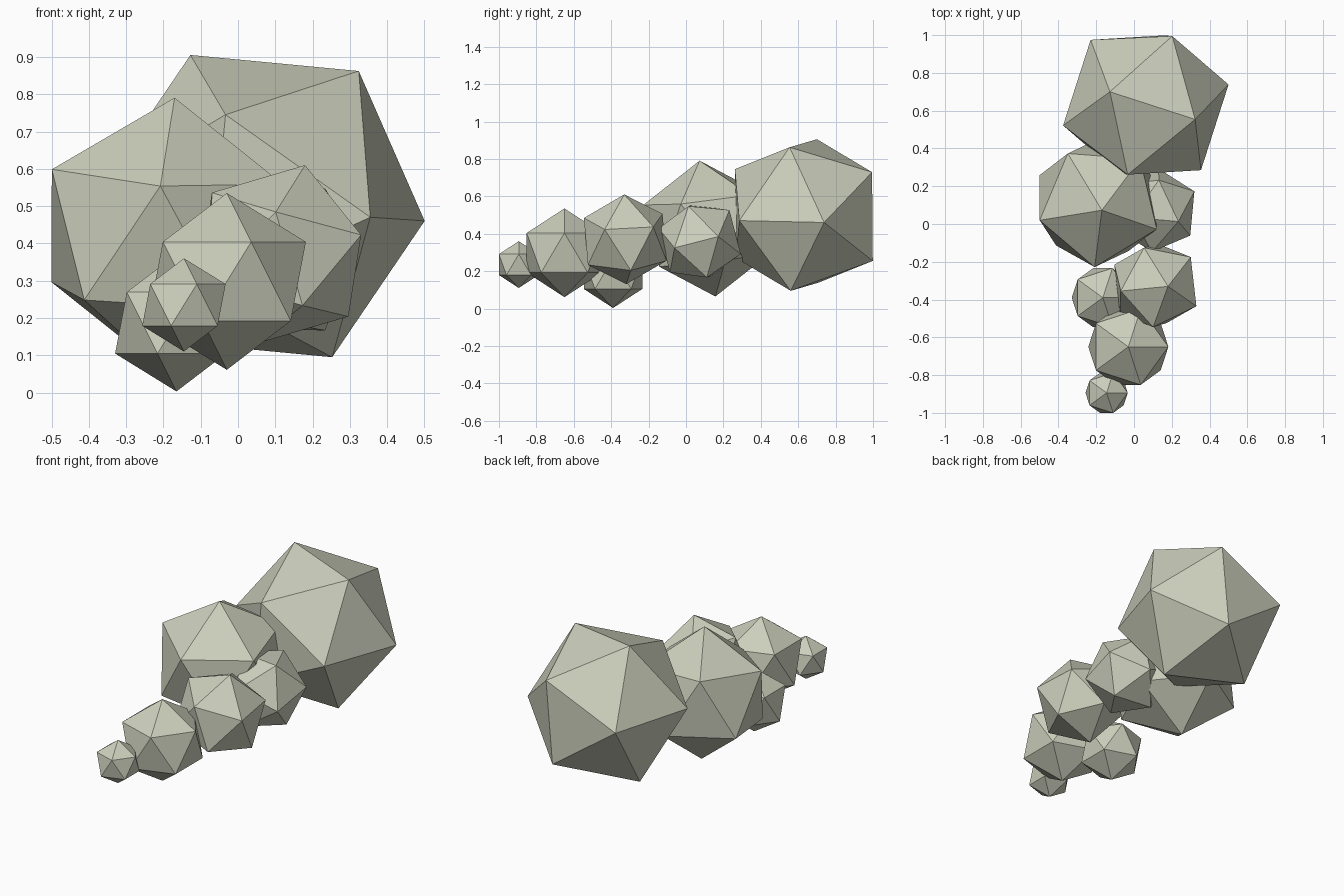
import bpy
from mathutils import Vector, Matrix

if "Cube" in bpy.data.objects:
    bpy.data.objects.remove(bpy.data.objects["Cube"])

stone = bpy.data.materials.new("pale_stone")
stone.diffuse_color = (0.60, 0.62, 0.50, 1.0)
stone.use_nodes = True
stone.node_tree.nodes["Principled BSDF"].inputs["Base Color"].default_value = stone.diffuse_color


def rock(name, centre, radius, tip=(0, 0, 1), side=(1, 0, 0)):
    """Faceted 20-sided rock: 'tip' points at one corner, 'side' towards a neighbouring corner."""
    z = Vector(tip).normalized()
    s = Vector(side)
    x = (s - z * s.dot(z)).normalized()
    y = z.cross(x)
    bpy.ops.mesh.primitive_ico_sphere_add(subdivisions=1, radius=radius)
    ob = bpy.context.object
    ob.name = name
    turn = Matrix((x, y, z)).transposed().to_4x4()
    ob.matrix_world = Matrix.Translation(centre) @ turn
    ob.data.materials.append(stone)
    return ob


# Tilted larger rocks at the back and middle
rock("back_boulder", (0.0625, 0.63, 0.50), 0.453,
     (-0.19, 0.07, 0.405), (0.258, -0.075, 0.365))
rock("left_boulder", (-0.19, 0.115, 0.4275), 0.366,
     (0.02, -0.042, 0.3625), (-0.31, -0.095, 0.1675))
rock("right_rock", (0.113, 0.073, 0.36), 0.231,
     (0.207, 0.10, 0.025), (0.187, -0.133, -0.035))
rock("middle_rock", (0.113, -0.325, 0.37), 0.249,
     (0.067, -0.005, 0.24), (-0.185, -0.03, 0.165))

# Upright smaller rocks towards the front
rock("low_left_rock", (-0.165, -0.39, 0.187), 0.184)
rock("front_rock", (-0.03, -0.65, 0.298), 0.237)
rock("front_pebble", (-0.145, -0.894, 0.235), 0.125)
